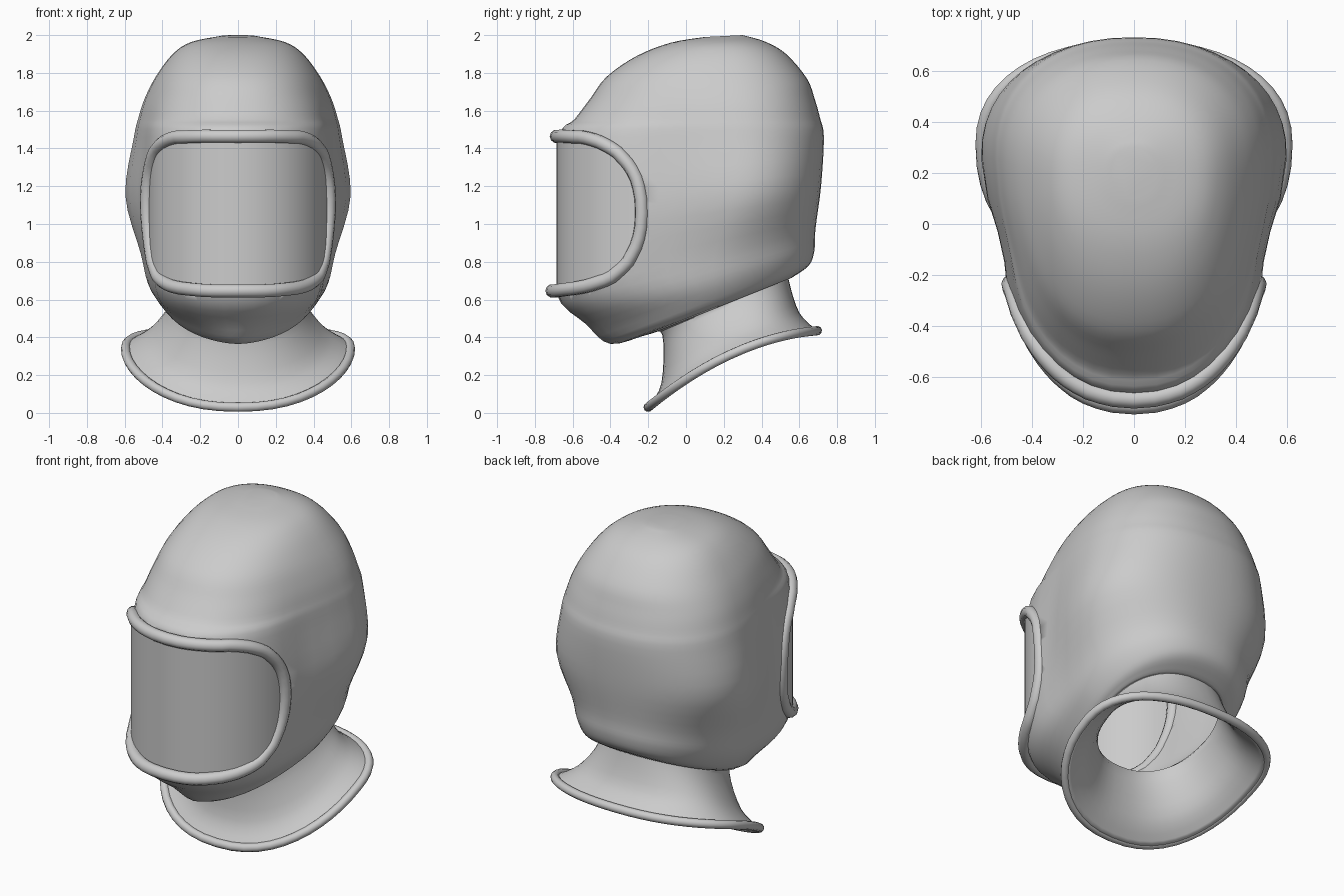
import bpy, bmesh, math
from mathutils import Vector
from mathutils.bvhtree import BVHTree

if "Cube" in bpy.data.objects:
    bpy.data.objects.remove(bpy.data.objects["Cube"])

SIDES = 48


def spline(pts, steps):
    """Catmull-Rom densify a list of equal-length tuples."""
    n, out = len(pts), []
    for i in range(n - 1):
        p = [pts[min(max(i + k, 0), n - 1)] for k in (-1, 0, 1, 2)]
        for s in range(steps):
            t = s / steps
            out.append(tuple(0.5 * (2 * b + (c - a) * t + (2 * a - 5 * b + 4 * c - d) * t * t
                                    + (3 * b - a - 3 * c + d) * t ** 3) for a, b, c, d in zip(*p)))
    return out + [pts[-1]]


def select(ob):
    bpy.ops.object.select_all(action='DESELECT')
    ob.select_set(True)
    bpy.context.view_layer.objects.active = ob


def make(name, verts, faces):
    me = bpy.data.meshes.new(name)
    me.from_pydata([tuple(v) for v in verts], [], faces)
    bm = bmesh.new()
    bm.from_mesh(me)
    bmesh.ops.recalc_face_normals(bm, faces=bm.faces)
    bm.to_mesh(me)
    bm.free()
    ob = bpy.data.objects.new(name, me)
    bpy.context.collection.objects.link(ob)
    select(ob)
    bpy.ops.object.shade_smooth_by_angle(angle=math.radians(50))
    return ob


def tube(name, path, radius):
    cu = bpy.data.curves.new(name, 'CURVE')
    cu.dimensions = '3D'
    cu.bevel_depth = radius
    cu.bevel_resolution = 3
    sp = cu.splines.new('POLY')
    sp.points.add(len(path) - 1)
    for p, co in zip(sp.points, path):
        p.co = (*co, 1)
    sp.use_cyclic_u = True
    ob = bpy.data.objects.new(name, cu)
    bpy.context.collection.objects.link(ob)
    select(ob)
    bpy.ops.object.convert(target='MESH')
    bpy.ops.object.shade_smooth_by_angle(angle=math.radians(60))


def bump(v, mid, width):
    return math.exp(-((v - mid) / width) ** 2)


def ring(yf, zf, yb, zb, hw, yc):
    """Tilted super-elliptic ring between a front and a back point; the collar arches up."""
    out = []
    arch = .36 * max(0, 1 - zf / .35)
    for k in range(SIDES):
        t = 2 * math.pi * k / SIDES
        s, c = math.sin(t), -math.cos(t)
        n = 2.25
        if c < 0 and yf < -.2:      # the chin is more pointed
            n -= .55 * bump(zf, .39, .1)
        e = 2 / n
        y = yc + (yb - yc if c > 0 else yc - yf) * math.copysign(abs(c) ** e, c)
        x = hw * abs(s) ** e
        u = (y - yf) / (yb - yf)
        z = zf + (zb - zf) * u + arch * u * (1 - u)
        if yf < -.2:                # hollow cheeks behind the face opening
            x -= .062 * s * s * bump(y, -.12, .22) * bump(z, 1.1, .5)
        out.append((math.copysign(x, s), y, z))
    return out


# Shell from collar to crown: front y,z  back y,z  half width, widest y
profile = [
    (-.20, .03, .695, .435, .595, .31),
    (-.13, .16, .60, .53, .47, .27),
    (-.125, .41, .545, .70, .36, .22),
    (-.20, .415, .56, .715, .37, .22),
    (-.40, .365, .65, .78, .42, .20),
    (-.53, .47, .68, .86, .485, .15),
    (-.69, .64, .685, .97, .525, .15),
    (-.685, 1.05, .715, 1.20, .60, .25),
    (-.67, 1.46, .73, 1.46, .553, .26),
    (-.59, 1.555, .71, 1.56, .53, .25),
    (-.51, 1.66, .682, 1.66, .497, .24),
    (-.42, 1.78, .64, 1.77, .44, .22),
    (-.26, 1.89, .53, 1.90, .35, .20),
    (-.08, 1.96, .42, 1.965, .25, .20),
    (.10, 1.99, .30, 2.0, .09, .20),
]
rings = [ring(*p) for p in spline(profile, 4)]
verts = [v for r in rings for v in r]
faces = []
for i in range(len(rings) - 1):
    for k in range(SIDES):
        a, b = i * SIDES + k, i * SIDES + (k + 1) % SIDES
        faces.append((a, b, b + SIDES, a + SIDES))
faces.append(tuple(range(len(verts) - SIDES, len(verts))))
bvh = BVHTree.FromPolygons([Vector(v) for v in verts], faces)
shell = make("helmet_shell", verts, faces)


# Face opening: half of a rounded oblong seen from the side, snapped onto the shell
def opening_point(w, up):
    t = math.pi / 2 * w ** 1.8
    y = -.70 + .465 * math.sin(t) ** .87
    z = 1.06 + up * .415 * max(0, math.cos(t)) ** .87
    x = .5 * math.sqrt(max(0, 1 - ((y + .2) / .5) ** 2))
    co, no, _, _ = bvh.find_nearest(Vector((x, y, z)))
    if w == 0:
        co.x = 0
    no.z = 0
    # proud of the shell at the middle, sunk at the sides
    return co + Vector((0 if w == 0 else no.x, no.y, 0)) * (.018 - .032 * math.sin(t))


upper = [opening_point(i / 20, 1) for i in range(21)]
lower = [opening_point(i / 20, -1) for i in range(19, -1, -1)]
side = upper + lower
loop = side + [Vector((-p.x, p.y, p.z)) for p in side[-2:0:-1]]

# Side-profile cutter for the opening
outline = [(-1.2, side[0].z)] + [(p.y, p.z) for p in side] + [(-1.2, side[-1].z)]
n = len(outline)
cutter = make("opening_cutter", [(x, y, z) for x in (-1, 1) for y, z in outline],
              [tuple(range(n)), tuple(range(2 * n - 1, n - 1, -1))]
              + [(i, i + n, (i + 1) % n + n, (i + 1) % n) for i in range(n)])
cutter.hide_render = True

# Thicken the shell inward and cut the opening
select(shell)
sol = shell.modifiers.new("thickness", 'SOLIDIFY')
sol.thickness, sol.offset = .025, -1
cut = shell.modifiers.new("opening", 'BOOLEAN')
cut.operation, cut.solver, cut.object = 'DIFFERENCE', 'EXACT', cutter
bpy.ops.object.convert(target='MESH')
bpy.data.objects.remove(cutter)

# Rolled rims around the face opening and the collar edge
tube("face_rim", loop, .036)
tube("collar_rim", rings[0], .025)

# Curved visor, straight in the vertical direction, trimmed to the opening
cols = 41
low, high = [], []
for i in range(cols):
    t = math.radians(86) * (2 * i / (cols - 1) - 1)
    x, y = .475 * math.sin(t), -.2 - .485 * math.cos(t)
    u = min(1, max(0, (y + .70) / .475))
    h = .415 * (1 - u ** 2.3) ** (1 / 2.3)
    low.append((x, y, 1.06 - h))
    high.append((x, y, 1.06 + h))
make("visor", low + high, [(i, i + 1, i + 1 + cols, i + cols) for i in range(cols - 1)])
